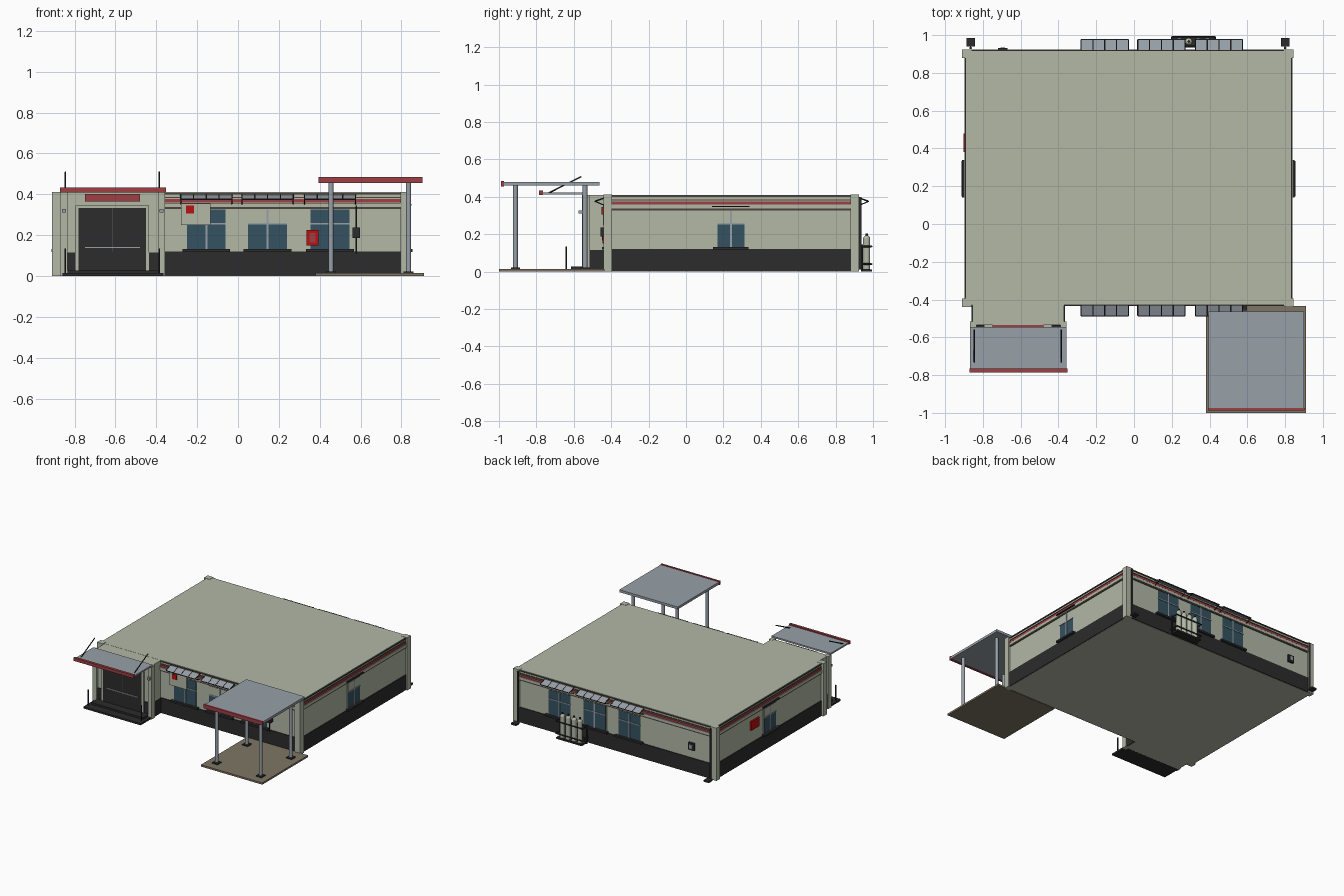
import bpy
import math
from mathutils import Vector

if "Cube" in bpy.data.objects:
    bpy.data.objects.remove(bpy.data.objects["Cube"])


def material(name, r, g, b):
    m = bpy.data.materials.new(name)
    m.use_nodes = True
    m.diffuse_color = (r, g, b, 1)
    m.node_tree.nodes["Principled BSDF"].inputs["Base Color"].default_value = (r, g, b, 1)
    return m


WALL = material("pale green plaster", 0.45, 0.48, 0.38)
DARK = material("charcoal", 0.025, 0.025, 0.025)
STEEL = material("grey steel", 0.31, 0.35, 0.39)
GLASS = material("blue glass", 0.035, 0.085, 0.12)
RED = material("muted red", 0.34, 0.05, 0.06)
SIGNAL = material("signal red", 0.5, 0.005, 0.005)
BROWN = material("brown paving", 0.21, 0.18, 0.13)
TRIM = material("dark brown trim", 0.07, 0.055, 0.045)


def box(name, x, y, z, mat, tilt=0):
    """Box from three (low, high) ranges."""
    lo, hi = zip(x, y, z)
    lo, hi = Vector(lo), Vector(hi)
    bpy.ops.mesh.primitive_cube_add(size=1, location=(lo + hi) / 2, rotation=(tilt, 0, 0))
    ob = bpy.context.object
    ob.name = name
    ob.scale = hi - lo
    ob.data.materials.append(mat)
    return ob


def rod(name, a, b, r, mat, sides=12):
    """Cylinder between two points."""
    a, b = Vector(a), Vector(b)
    bpy.ops.mesh.primitive_cylinder_add(vertices=sides, radius=r, depth=(b - a).length,
                                        location=(a + b) / 2)
    ob = bpy.context.object
    ob.name = name
    ob.rotation_euler = (b - a).to_track_quat("Z", "Y").to_euler()
    ob.data.materials.append(mat)
    bpy.ops.object.shade_smooth_by_angle(angle=math.radians(40))
    return ob


X0, X1, Y0, Y1, TOP = -0.89, 0.83, -0.425, 0.915, 0.41


def on_wall(name, side, u, d, z, mat):
    """Box placed on a wall: u runs along it, d is the distance outward."""
    if side == "front":
        return box(name, u, (Y0 - d[1], Y0 - d[0]), z, mat)
    if side == "back":
        return box(name, u, (Y1 + d[0], Y1 + d[1]), z, mat)
    if side == "left":
        return box(name, (X1 + d[0], X1 + d[1]), u, z, mat)
    return box(name, (X0 - d[1], X0 - d[0]), u, z, mat)


def ring(name, grow, z, mat):
    box(name, (X0 - grow, X1 + grow), (Y0 - grow, Y1 + grow), z, mat)


# Main building with plinth and cornice stripes
ring("main_walls", 0, (0, TOP), WALL)
ring("plinth", 0.006, (0.002, 0.12), DARK)
ring("lower_stripe", 0.005, (0.328, 0.338), TRIM)
ring("cornice_band", 0.008, (0.338, 0.358), WALL)
ring("red_stripe", 0.006, (0.36, 0.376), RED)
ring("upper_stripe", 0.004, (0.381, 0.386), TRIM)
ring("roof_edge", 0.006, (0.399, 0.407), TRIM)
for x in ((-0.91, -0.86), (0.795, 0.845)):
    for y in ((-0.44, -0.395), (0.88, 0.925)):
        box("corner_pillar", x, y, (0, TOP + 0.002), WALL)

# Drain pipes at the back corners
for x in (-0.865, 0.8):
    rod("drain_pipe", (x, 0.932, 0.01), (x, 0.932, 0.4), 0.007, DARK)
    box("drain_foot", (x - 0.022, x + 0.022), (0.94, 0.985), (0, 0.014), DARK)


# Windows with frame, glazing bars and sill
def window(side, c, w, blind):
    lo, hi = c - w / 2, c + w / 2
    on_wall("window_frame", side, (lo - 0.008, hi + 0.008), (0, 0.003), (0.125, 0.327), WALL)
    on_wall("window_glass", side, (lo, hi), (0, 0.005), (0.13, 0.325), GLASS)
    if blind:
        on_wall("window_blind", side, (lo, hi), (0, 0.006), (0.255, 0.325), WALL)
    on_wall("window_mullion", side, (c - 0.005, c + 0.005), (0, 0.009), (0.13, 0.325), STEEL)
    on_wall("window_transom", side, (lo, hi), (0, 0.009), (0.252, 0.259), STEEL)
    on_wall("window_sill", side, (lo - 0.022, hi + 0.022), (0, 0.024), (0.118, 0.132), DARK)


# Sloped awning with frame bars and brackets
def awning(side, c):
    s, wall = (-1, Y0) if side == "front" else (1, Y1)
    u = (c - 0.125, c + 0.125)
    mid = wall + s * 0.032
    box("awning_panel", u, (mid - 0.028, mid + 0.028), (0.382, 0.388), STEEL, tilt=-s * 0.35)
    out = wall + s * 0.06
    rod("awning_front_bar", (u[0], out, 0.375), (u[1], out, 0.375), 0.004, DARK, 6)
    for i in range(5):
        x = u[0] + 0.0625 * i
        rod("awning_rib", (x, wall, 0.398), (x, out, 0.377), 0.0035, DARK, 6)
    for x in u:
        rod("awning_bracket", (x, wall, 0.35), (x, out, 0.375), 0.003, DARK, 6)


for c in (-0.155, 0.145, 0.45):
    window("front", c, 0.19, c == 0.145)
    window("back", c, 0.19, False)
    awning("front", c)
    awning("back", c)
for side in ("left", "right"):
    window(side, 0.24, 0.145, True)
    on_wall("window_hood", side, (0.14, 0.34), (0, 0.02), (0.346, 0.352), DARK)

# Entrance porch
box("porch_walls", (-0.855, -0.37), (-0.535, -0.4), (0, TOP - 0.001), WALL)
box("porch_plinth", (-0.861, -0.364), (-0.541, -0.42), (0.002, 0.115), DARK)
for x in ((-0.868, -0.835), (-0.39, -0.357)):
    box("porch_pillar", x, (-0.555, -0.515), (0, TOP), WALL)
    c = sum(x) / 2
    box("porch_lamp", (c - 0.01, c + 0.01), (-0.575, -0.555), (0.31, 0.328), STEEL)
box("door_frame", (-0.795, -0.435), (-0.546, -0.53), (0.02, 0.345), WALL)
box("door_panels", (-0.78, -0.45), (-0.549, -0.53), (0.02, 0.333), DARK)
box("door_push_bar", (-0.75, -0.48), (-0.556, -0.549), (0.137, 0.143), STEEL)
box("door_gap", (-0.617, -0.613), (-0.551, -0.549), (0.12, 0.333), TRIM)
box("porch_sign", (-0.75, -0.48), (-0.552, -0.53), (0.365, 0.402), RED)
box("lower_step", (-0.86, -0.365), (-0.68, -0.53), (0, 0.014), DARK)
box("upper_step", (-0.835, -0.39), (-0.615, -0.53), (0.014, 0.028), DARK)

# Porch canopy, hung on rods
box("porch_canopy", (-0.868, -0.357), (-0.775, -0.545), (0.412, 0.424), STEEL)
box("porch_canopy_fascia", (-0.872, -0.353), (-0.785, -0.765), (0.409, 0.433), RED)
for x in (-0.845, -0.385):
    rod("canopy_tie", (x, -0.735, 0.42), (x, -0.56, 0.508), 0.004, DARK, 8)
    rod("step_post", (x, -0.64, 0), (x, -0.64, 0.135), 0.004, DARK, 8)

# Carport on four posts
box("carport_slab", (0.38, 0.91), (-1.0, -0.435), (0, 0.014), BROWN)
box("carport_roof", (0.395, 0.9), (-0.98, -0.462), (0.461, 0.48), STEEL)
box("carport_fascia", (0.393, 0.902), (-0.988, -0.973), (0.455, 0.484), RED)
for x in (0.455, 0.835):
    for y in (-0.912, -0.54):
        rod("carport_post", (x, y, 0.01), (x, y, 0.465), 0.013, STEEL, 16)
        box("post_foot", (x - 0.024, x + 0.024), (y - 0.024, y + 0.024), (0.01, 0.022), DARK)

# Front wall fittings
on_wall("notice_board", "front", (-0.28, -0.135), (0.012, 0.02), (0.25, 0.355), WALL)
on_wall("notice_badge", "front", (-0.255, -0.215), (0.02, 0.026), (0.305, 0.345), SIGNAL)
on_wall("fire_cabinet", "front", (0.335, 0.395), (0, 0.022), (0.15, 0.225), SIGNAL)
on_wall("cabinet_panel", "front", (0.35, 0.38), (0.022, 0.025), (0.165, 0.21), RED)
on_wall("meter_box", "front", (0.56, 0.598), (0, 0.032), (0.187, 0.237), DARK)
rod("meter_conduit", (0.579, -0.437, 0.11), (0.579, -0.437, 0.345), 0.004, DARK, 8)

# Side wall sign and back wall vent
on_wall("side_sign", "right", (0.38, 0.48), (0, 0.012), (0.22, 0.29), SIGNAL)
on_wall("vent_box", "back", (-0.72, -0.67), (0, 0.016), (0.185, 0.24), DARK)
on_wall("vent_cover", "back", (-0.708, -0.682), (0.016, 0.02), (0.198, 0.228), STEEL)

# Gas bottles in a rack
for i in range(4):
    x = 0.24 + 0.05 * i
    rod("gas_bottle", (x, 0.966, 0.012), (x, 0.966, 0.175), 0.019, WALL, 16)
    bpy.ops.mesh.primitive_uv_sphere_add(segments=16, ring_count=8, radius=0.019,
                                         location=(x, 0.966, 0.175))
    bpy.context.object.name = "gas_bottle_dome"
    bpy.context.object.data.materials.append(WALL)
    bpy.ops.object.shade_smooth()
    rod("gas_valve", (x, 0.966, 0.19), (x, 0.966, 0.205), 0.007, DARK, 8)
box("rack_base", (0.205, 0.425), (0.935, 0.995), (0, 0.012), DARK)
for z in (0.04, 0.135):
    for y in (0.94, 0.992):
        rod("rack_rail", (0.2, y, z), (0.43, y, z), 0.005, DARK, 6)
    for x in (0.2, 0.43):
        rod("rack_side", (x, 0.915, z), (x, 0.992, z), 0.005, DARK, 6)
for x in (0.2, 0.43):
    rod("rack_upright", (x, 0.94, 0), (x, 0.94, 0.145), 0.005, DARK, 6)
